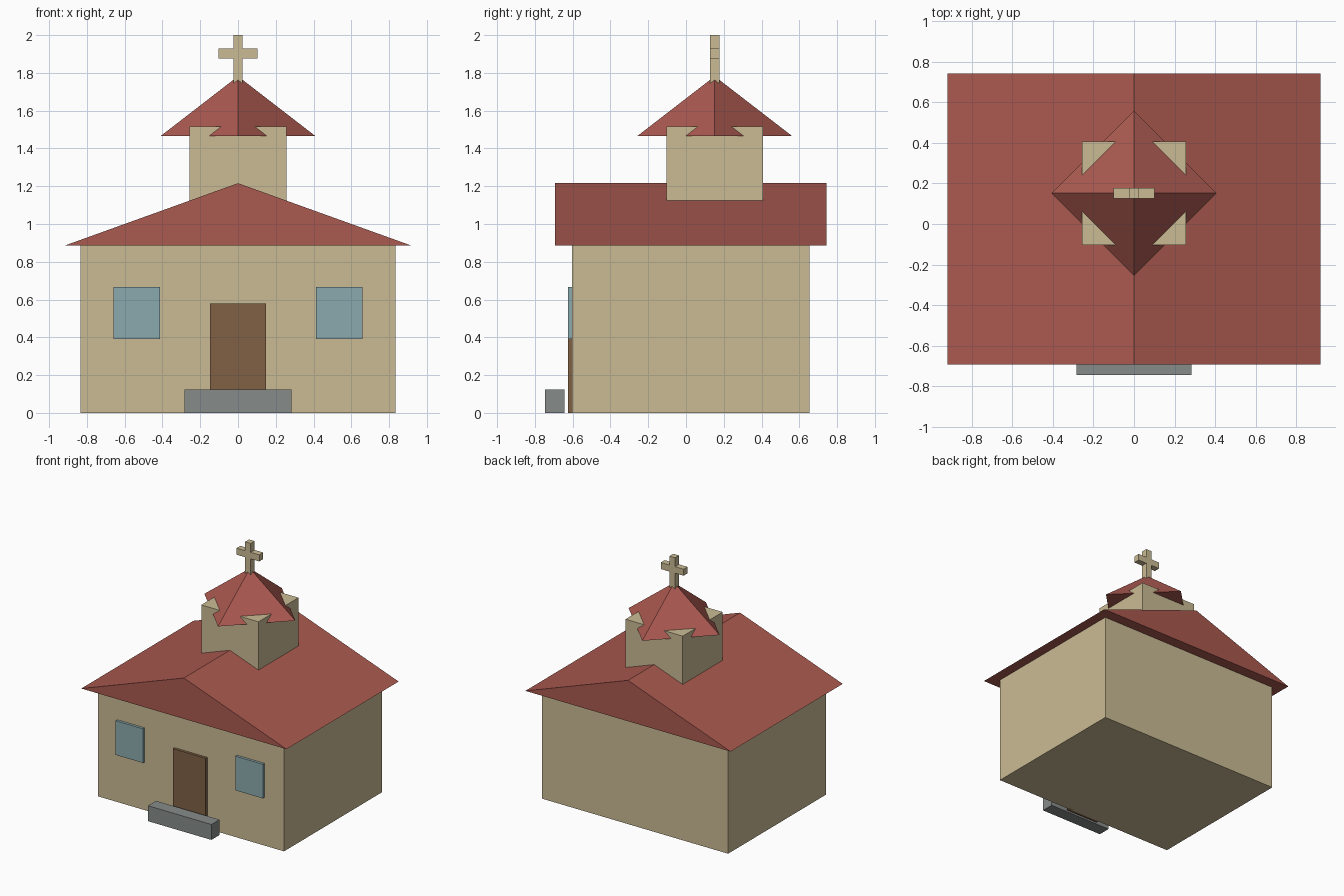
import bpy, bmesh
from mathutils import Matrix

if "Cube" in bpy.data.objects:
    bpy.data.objects.remove(bpy.data.objects["Cube"])


def material(name, rgb):
    m = bpy.data.materials.new(name)
    m.diffuse_color = (*rgb, 1)
    m.use_nodes = True
    m.node_tree.nodes["Principled BSDF"].inputs["Base Color"].default_value = m.diffuse_color
    return m


CREAM = material("cream wall", (0.60, 0.50, 0.30))
RED = material("red roof", (0.40, 0.10, 0.08))
BROWN = material("brown door", (0.22, 0.12, 0.06))
BLUE = material("blue window", (0.26, 0.40, 0.42))
GREY = material("grey stone", (0.24, 0.26, 0.25))


def finish(name, bm, mat):
    bmesh.ops.recalc_face_normals(bm, faces=bm.faces)
    mesh = bpy.data.meshes.new(name)
    bm.to_mesh(mesh)
    bm.free()
    mesh.materials.append(mat)
    ob = bpy.data.objects.new(name, mesh)
    bpy.context.collection.objects.link(ob)
    return ob


def box(name, x, y, z, mat):
    """Box from (min, max) ranges on each axis."""
    bm = bmesh.new()
    mid = [(r[0] + r[1]) / 2 for r in (x, y, z)]
    size = [r[1] - r[0] for r in (x, y, z)]
    bmesh.ops.create_cube(bm, size=1, matrix=Matrix.Translation(mid) @ Matrix.Diagonal((*size, 1)))
    return finish(name, bm, mat)


# Main hall
box("hall", (-0.835, 0.835), (-0.603, 0.653), (0, 0.89), CREAM)

# Gable roof: triangle profile extruded along y
bm = bmesh.new()
gable = bm.faces.new([bm.verts.new(p) for p in
                      ((-0.92, -0.693, 0.885), (0.92, -0.693, 0.885), (0, -0.693, 1.216))])
ext = bmesh.ops.extrude_face_region(bm, geom=[gable], use_keep_orig=True)
bmesh.ops.translate(bm, vec=(0, 1.436, 0),
                    verts=[v for v in ext["geom"] if isinstance(v, bmesh.types.BMVert)])
finish("main_roof", bm, RED)

# Bell tower with a four-sided spire turned corner-forward
TY = 0.152
box("bell_tower", (-0.256, 0.256), (TY - 0.256, TY + 0.256), (1.0, 1.515), CREAM)
bm = bmesh.new()
bmesh.ops.create_cone(bm, cap_ends=True, segments=4, radius1=0.408, radius2=0, depth=0.315,
                      matrix=Matrix.Translation((0, TY, 1.467 + 0.1575)))
bmesh.ops.remove_doubles(bm, verts=bm.verts, dist=0.0001)
finish("spire", bm, RED)

# Cross
box("cross_upright", (-0.025, 0.025), (TY - 0.025, TY + 0.025), (1.74, 2.0), CREAM)
box("cross_arm", (-0.102, 0.102), (TY - 0.025, TY + 0.025), (1.875, 1.928), CREAM)

# Door, step and windows on the front wall
box("door", (-0.147, 0.147), (-0.624, -0.59), (0, 0.578), BROWN)
box("step", (-0.284, 0.284), (-0.746, -0.643), (0, 0.125), GREY)
for name, s in (("left_window", -1), ("right_window", 1)):
    box(name, sorted((s * 0.414, s * 0.66)), (-0.624, -0.59), (0.39, 0.667), BLUE)
